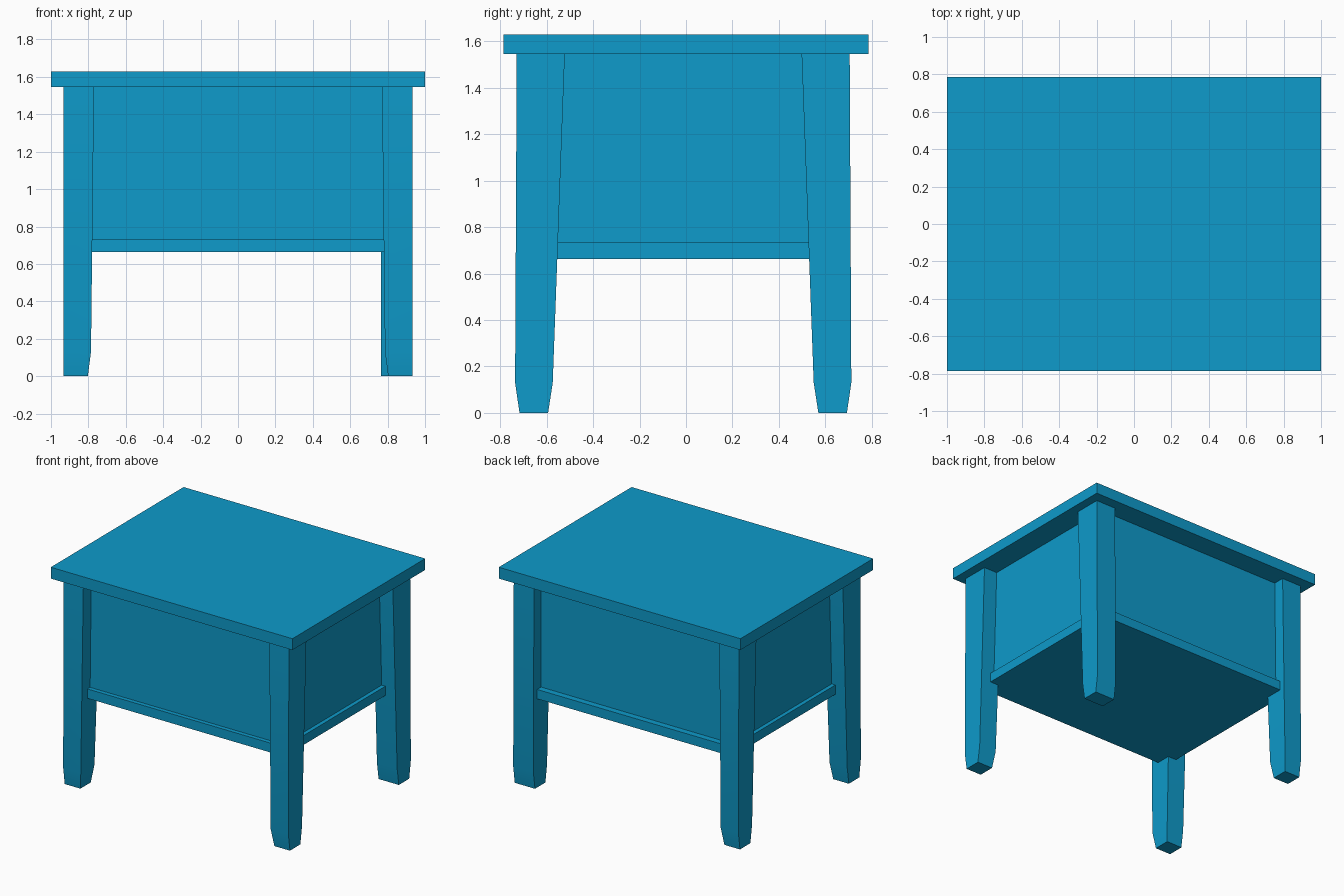
import bpy
import bmesh
from math import radians

if "Cube" in bpy.data.objects:
    bpy.data.objects.remove(bpy.data.objects["Cube"], do_unlink=True)

# Single painted finish
COLOUR = (0.0044, 0.325, 0.593, 1.0)
paint = bpy.data.materials.new("blue_paint")
paint.use_nodes = True
paint.diffuse_color = COLOUR
paint.node_tree.nodes["Principled BSDF"].inputs["Base Color"].default_value = COLOUR


def loft(name, rings):
    """Join rectangular rings (x0, x1, y0, y1, z) from bottom to top and cap the ends."""
    bm = bmesh.new()
    loops = []
    for x0, x1, y0, y1, z in rings:
        corners = ((x0, y0), (x1, y0), (x1, y1), (x0, y1))
        loops.append([bm.verts.new((x, y, z)) for x, y in corners])
    for low, high in zip(loops, loops[1:]):
        for i in range(4):
            j = (i + 1) % 4
            bm.faces.new((low[i], low[j], high[j], high[i]))
    bm.faces.new(loops[0][::-1])
    bm.faces.new(loops[-1])
    bmesh.ops.recalc_face_normals(bm, faces=bm.faces)
    mesh = bpy.data.meshes.new(name)
    bm.to_mesh(mesh)
    bm.free()
    obj = bpy.data.objects.new(name, mesh)
    bpy.context.collection.objects.link(obj)
    mesh.materials.append(paint)
    return obj


def box(name, x0, x1, y0, y1, z0, z1):
    return loft(name, [(x0, x1, y0, y1, z0), (x0, x1, y0, y1, z1)])


# Top slab, recessed cabinet body and the base panel with its small ledge
TOP_Z = 1.545
box("table_top", -1, 1, -0.785, 0.785, TOP_Z, 1.63)
box("cabinet_body", -0.82, 0.82, -0.635, 0.62, 0.70, TOP_Z)
box("base_panel", -0.85, 0.85, -0.667, 0.667, 0.663, 0.733)

# Leg profile: height, inner x, inner y, outer y
LEG = [(0.0, 0.803, 0.582, 0.705),
       (0.13, 0.786, 0.562, 0.724),
       (TOP_Z, 0.77, 0.51, 0.717)]
OUTER_X = 0.932
SHIFT_Y = -0.012


def leg(name, sx, sy, straight_inside=False):
    rings = []
    for z, x_in, y_in, y_out in LEG:
        if straight_inside:
            x_in = 0.765
        xs = sorted((sx * x_in, sx * OUTER_X))
        ys = sorted((sy * y_in + SHIFT_Y, sy * y_out + SHIFT_Y))
        rings.append((*xs, *ys, z))
    obj = loft(name, rings)
    bpy.ops.object.select_all(action="DESELECT")
    obj.select_set(True)
    bpy.context.view_layer.objects.active = obj
    bpy.ops.object.shade_smooth_by_angle(angle=radians(30))


leg("front_left_leg", 1, -1)
leg("front_right_leg", -1, -1)
leg("back_right_leg", -1, 1)
leg("back_left_leg", 1, 1, straight_inside=True)
